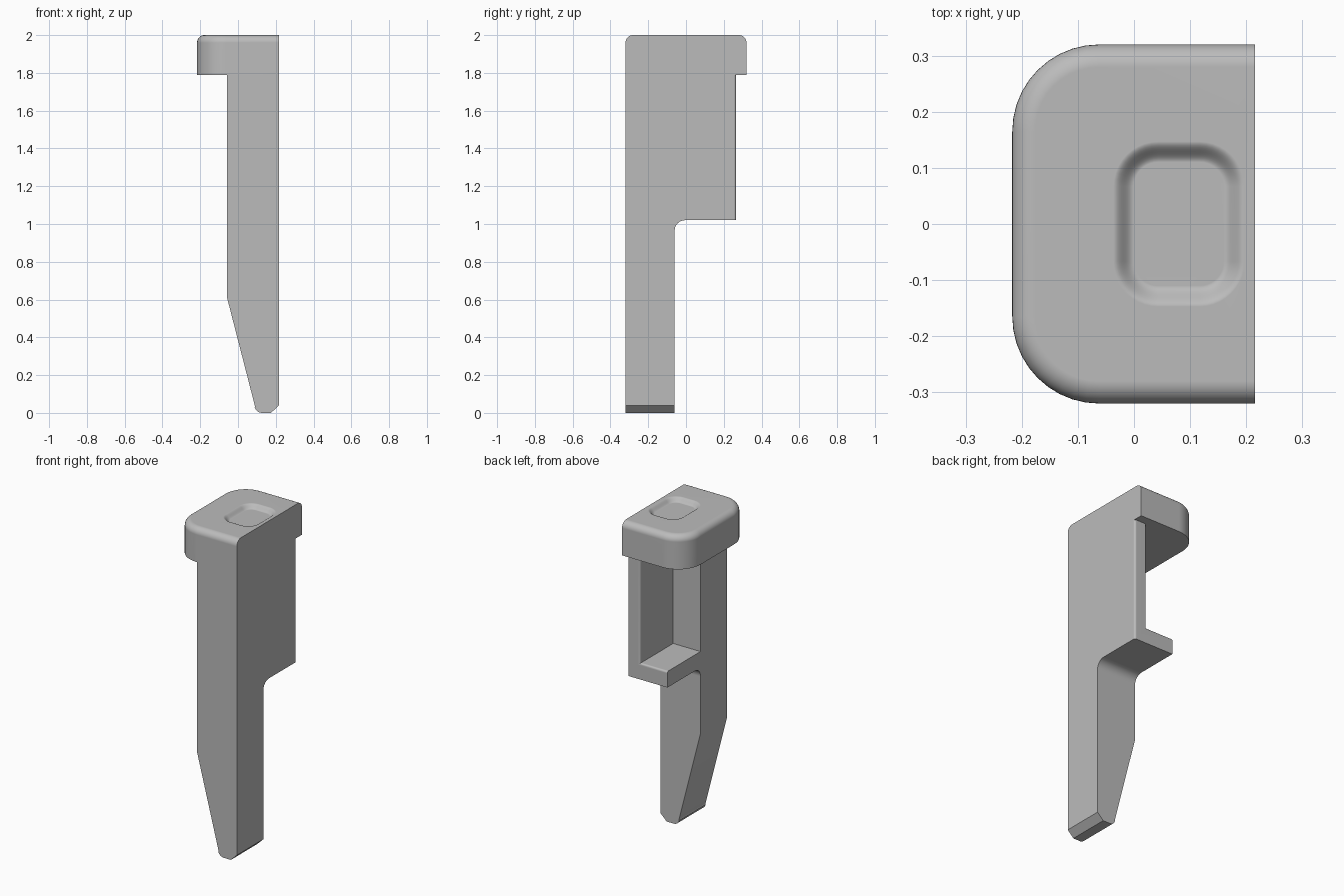
import bpy, bmesh
from math import sin, cos, pi, radians

old = bpy.data.objects.get("Cube")
if old:
    bpy.data.objects.remove(old, do_unlink=True)

grey = bpy.data.materials.new("plain grey")
grey.use_nodes = True
colour = (0.5, 0.5, 0.5, 1)
grey.diffuse_color = colour
grey.node_tree.nodes["Principled BSDF"].inputs["Base Color"].default_value = colour

XL, XR, Y, LEG_X = -0.217, 0.216, 0.32, -0.058
HEAD_Z, SHELF_Z, RAIL_Y, LEG_Y, WALL_X = 1.79, 1.02, 0.265, -0.06, 0.13


def loft(name, rings):
    """Solid through equal rings of points, capped at both ends."""
    bm = bmesh.new()
    loops = [[bm.verts.new(p) for p in ring] for ring in rings]
    for a, b in zip(loops, loops[1:]):
        for i in range(len(a)):
            j = (i + 1) % len(a)
            bm.faces.new((a[i], a[j], b[j], b[i]))
    bm.faces.new(loops[0][::-1])
    bm.faces.new(loops[-1])
    bmesh.ops.recalc_face_normals(bm, faces=bm.faces)
    mesh = bpy.data.meshes.new(name)
    bm.to_mesh(mesh)
    bm.free()
    mesh.materials.append(grey)
    obj = bpy.data.objects.new(name, mesh)
    bpy.context.collection.objects.link(obj)
    return obj


def arc(cx, cy, r, start, end, n=10):
    angles = [radians(start + (end - start) * i / n) for i in range(n + 1)]
    return [(cx + r * cos(a), cy + r * sin(a)) for a in angles]


def rounded(x0, x1, y, r_left, r_right):
    """Plan outline; a zero radius gives a square corner."""
    pts = []
    for x, s, r, a in ((x1, 1, r_right, 0), (x0, 1, r_left, 90),
                       (x0, -1, r_left, 180), (x1, -1, r_right, 270)):
        if r > 0:
            pts += arc(x + (r if x == x0 else -r), s * (y - r), r, a, a + 90)
        else:
            pts.append((x, s * y))
    return pts


def at_z(pts, z):
    return [(x, y, z) for x, y in pts]


def cut(obj, cutter, operation):
    """Apply one boolean and remove its cutter."""
    cutter.hide_render = True
    mod = obj.modifiers.new("cut", 'BOOLEAN')
    mod.object, mod.operation, mod.solver = cutter, operation, 'EXACT'
    bpy.context.view_layer.objects.active = obj
    bpy.ops.object.modifier_apply(modifier=mod.name)
    bpy.data.objects.remove(cutter, do_unlink=True)


# Body: tapered front profile crossed with the stepped side profile
front = [(LEG_X, HEAD_Z), (LEG_X, 0.61), (0.09, 0.035)]
front += arc(0.127, 0.04, 0.04, 195, 265, 6)
front += [(0.175, 0), (XR, 0.04), (XR, HEAD_Z)]
body = loft("body", [[(x, y, z) for x, z in front] for y in (-Y, RAIL_Y)])
side = [(-Y, -0.1), (LEG_Y, -0.1)] + arc(LEG_Y + 0.055, SHELF_Z - 0.055, 0.055, 180, 90)
side += [(0.5, SHELF_Z), (0.5, 1.9), (-0.5, 1.9), (-0.5, -0.1)]
cut(body, loft("side_cutter", [[(x, y, z) for y, z in side[1:]] for x in (-0.5, 0.5)]), 'INTERSECT')

# Open pocket between the head and the shelf
pocket = [(-0.5, LEG_Y), (WALL_X, LEG_Y), (WALL_X, 0.5), (-0.5, 0.5)]
cut(body, loft("pocket_cutter", [at_z(pocket, z) for z in (SHELF_Z + 0.1, 1.9)]), 'DIFFERENCE')

# Small rounding along the rear rim of the wall and shelf
bm = bmesh.new()
bm.from_mesh(body.data)
rim = []
for e in bm.edges:
    mid = (e.verts[0].co + e.verts[1].co) / 2
    if all(abs(v.co.y - RAIL_Y) < 0.001 for v in e.verts):
        upright = abs(e.verts[0].co.x - e.verts[1].co.x) < 0.001
        if (upright and mid.x > 0.1) or (not upright and abs(mid.z - SHELF_Z - 0.1) < 0.01):
            rim.append(e)
bmesh.ops.bevel(bm, geom=rim, offset=0.012, segments=4, profile=0.5, affect='EDGES')
bm.to_mesh(body.data)
bm.free()

# Head: two rounded corners and a rounded top edge, flat on the wall side
R, E = 0.155, 0.04
rings = [at_z(rounded(XL, XR, Y, R, 0), HEAD_Z)]
for k in range(9):
    a = k / 8 * pi / 2
    d = E * (1 - cos(a))
    rings.append(at_z(rounded(XL + d, XR, Y - d, R - d, 0), 2 - E + E * sin(a)))
head = loft("head", rings)

# Shallow finger dimple with soft sides
rings = [at_z(rounded(-0.037, 0.197, 0.147, 0.08, 0.08), 2.03)]
for k in range(11):
    t = k / 10
    d = 0.037 * t
    z = 2 - 0.025 * (1 - cos(pi * t)) / 2
    rings.append(at_z(rounded(-0.037 + d, 0.197 - d, 0.147 - d, 0.08 - d, 0.08 - d), z))
cut(head, loft("dimple_cutter", rings), 'DIFFERENCE')

# Smooth curves, crisp edges
for obj in (body, head):
    bpy.ops.object.select_all(action='DESELECT')
    obj.select_set(True)
    bpy.context.view_layer.objects.active = obj
    bpy.ops.object.shade_smooth_by_angle(angle=radians(25))
    mod = obj.modifiers.new("even shading", 'WEIGHTED_NORMAL')
    mod.keep_sharp = True
